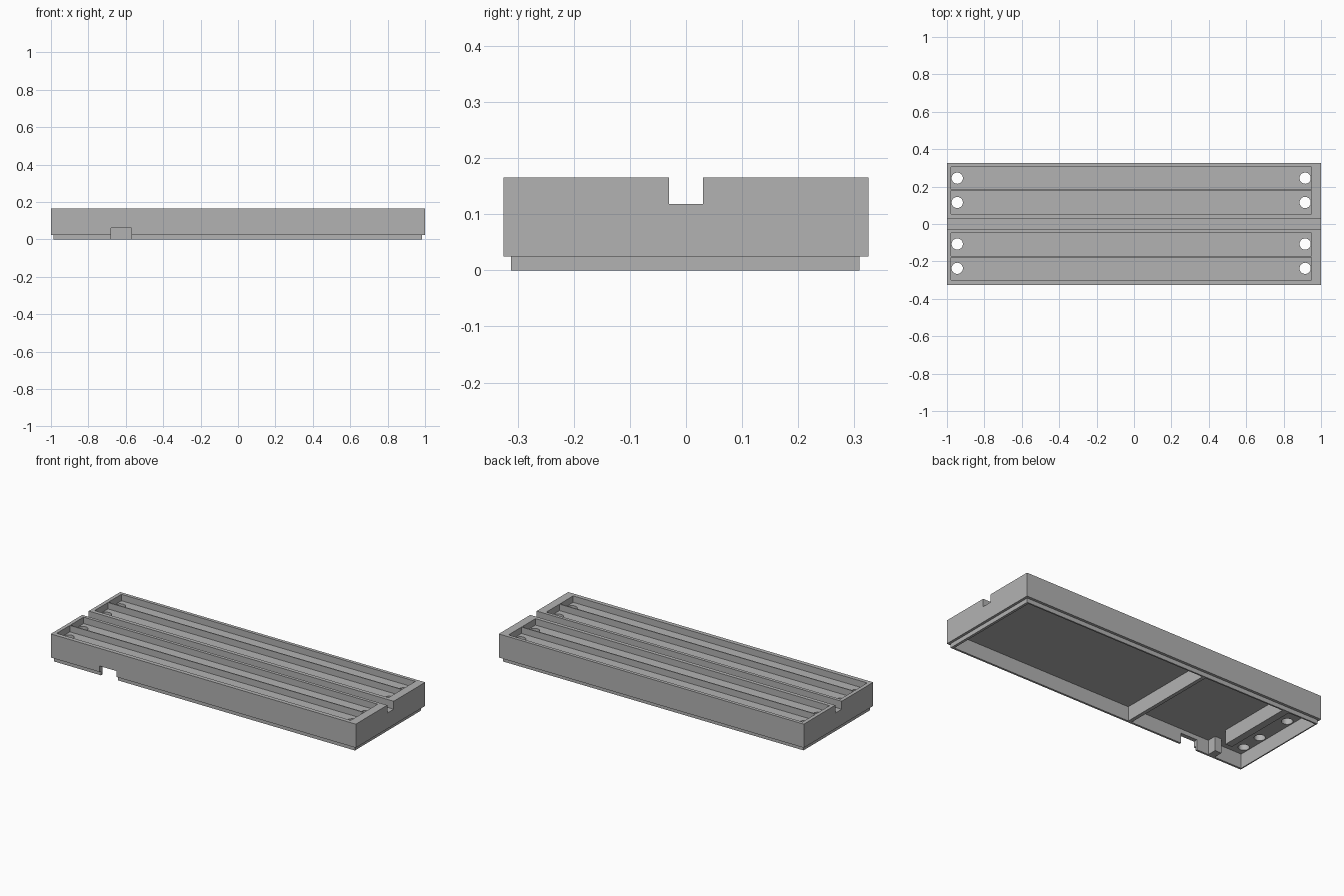
import bpy
import bmesh
from mathutils import Matrix

old = bpy.data.objects.get("Cube")
if old:
    bpy.data.objects.remove(old, do_unlink=True)

grey = bpy.data.materials.new("plain grey")
grey.use_nodes = True
colour = (0.448, 0.448, 0.448, 1)
grey.diffuse_color = colour
grey.node_tree.nodes["Principled BSDF"].inputs["Base Color"].default_value = colour


def make_object(name, bm):
    mesh = bpy.data.meshes.new(name)
    bm.to_mesh(mesh)
    bm.free()
    mesh.materials.append(grey)
    obj = bpy.data.objects.new(name, mesh)
    bpy.context.collection.objects.link(obj)
    return obj


def box(name, x, y, z):
    """Box from (low, high) ranges."""
    bm = bmesh.new()
    size = [r[1] - r[0] for r in (x, y, z)]
    centre = [(r[0] + r[1]) / 2 for r in (x, y, z)]
    bmesh.ops.create_cube(bm, size=1, matrix=Matrix.Translation(centre) @ Matrix.Diagonal(size + [1]))
    return make_object(name, bm)


def cylinder(name, x, y, z, radius):
    bm = bmesh.new()
    bmesh.ops.create_cone(bm, cap_ends=True, segments=32, radius1=radius, radius2=radius,
                          depth=z[1] - z[0], matrix=Matrix.Translation((x, y, (z[0] + z[1]) / 2)))
    return make_object(name, bm)


def combine(target, tool, operation="DIFFERENCE"):
    """Apply a boolean and remove the tool object."""
    tool.hide_render = True
    mod = target.modifiers.new("boolean", "BOOLEAN")
    mod.operation = operation
    mod.solver = "EXACT"
    mod.object = tool
    bpy.context.view_layer.objects.active = target
    bpy.ops.object.modifier_apply(modifier=mod.name)
    bpy.data.objects.remove(tool, do_unlink=True)


# Main tray with a stepped lip underneath
tray = box("tray", (-1, 1), (-0.325, 0.325), (0.025, 0.165))
combine(tray, box("lip", (-0.987, 0.985), (-0.312, 0.309), (0, 0.05)), "UNION")

# Hollow underside
combine(tray, box("underside_pocket", (-0.98, 0.97), (-0.3, 0.3), (-0.1, 0.085)))

# Central groove along the whole top
combine(tray, box("groove", (-1.1, 1.1), (-0.03, 0.03), (0.118, 0.3)))

# Four long top channels, each with a through hole at both ends
channels = [(-0.3, -0.178, -0.237), (-0.172, -0.049, -0.107),
            (0.053, 0.178, 0.115), (0.184, 0.305, 0.245)]
for low, high, hole_y in channels:
    combine(tray, box("channel", (-0.978, 0.95), (low, high), (0.127, 0.3)))
    for hole_x in (-0.945, 0.915):
        combine(tray, cylinder("hole", hole_x, hole_y, (0.06, 0.2), 0.03))

# Cable notch in the front wall
combine(tray, box("notch", (-0.68, -0.57), (-0.4, -0.28), (-0.1, 0.06)))

# Partitions in the underside, the second one split by a gap
box("middle_partition", (-0.235, -0.213), (-0.301, 0.301), (0, 0.086))
box("end_partition", (-0.80, -0.757), (-0.16, 0.301), (0, 0.086))
box("partition_stub", (-0.80, -0.757), (-0.301, -0.245), (0, 0.086))
